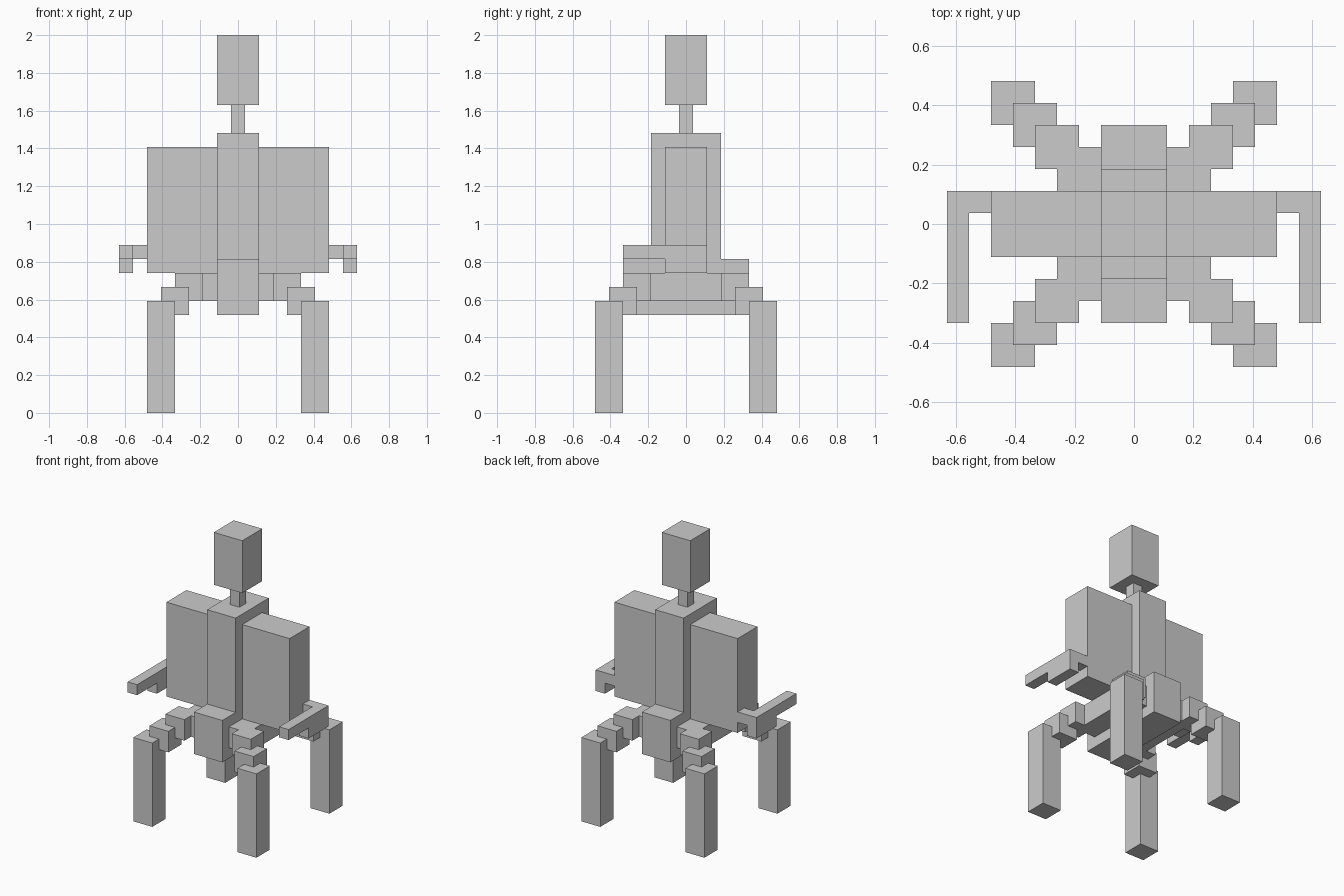
import bpy

if "Cube" in bpy.data.objects:
    bpy.data.objects.remove(bpy.data.objects["Cube"])

U = 2 / 27  # one voxel


def box(name, x, y, z):
    """Axis-aligned box from (min, max) voxel ranges."""
    bpy.ops.mesh.primitive_cube_add(size=1)
    ob = bpy.context.object
    ob.name = name
    ranges = (x, y, z)
    for v in ob.data.vertices:
        v.co = [r[1 if c > 0 else 0] * U for r, c in zip(ranges, v.co)]
    return ob


def span(a, b, s):
    """Range a..b, mirrored when s is -1."""
    return tuple(sorted((a * s, b * s)))


# Head, neck, torso spine
box("head", (-1.5, 1.5), (-1.5, 1.5), (22, 27))
box("neck", (-0.5, 0.5), (-0.5, 0.5), (20, 22))
box("torso", (-1.5, 1.5), (-2.5, 2.5), (11, 20))

# Pelvis beam running front to back
box("pelvis", (-1.5, 1.5), (-4.5, 4.5), (7, 11))

for s, side in ((-1, "left"), (1, "right")):
    # Chest panel and hip plate
    box(f"chest_panel_{side}", span(1.5, 6.5, s), (-1.5, 1.5), (10, 19))
    box(f"hip_plate_{side}", span(1.5, 3.5, s), (-3.5, 3.5), (8, 10))

    # Arm: shoulder stub, forearm and elbow block
    box(f"arm_joint_{side}", span(6.5, 7.5, s), (0.5, 1.5), (11, 12))
    box(f"forearm_{side}", span(7.5, 8.5, s), (-4.5, 1.5), (11, 12))
    box(f"elbow_{side}", span(7.5, 8.5, s), (-1.5, 1.5), (10, 11))

    # Stepped diagonal legs
    for t, end in ((-1, "front"), (1, "back")):
        for part, a, z in (("thigh", 2.5, (8, 10)),
                           ("knee", 3.5, (7, 9)),
                           ("leg", 4.5, (0, 8))):
            box(f"{end}_{part}_{side}", span(a, a + 2, s), span(a, a + 2, t), z)
